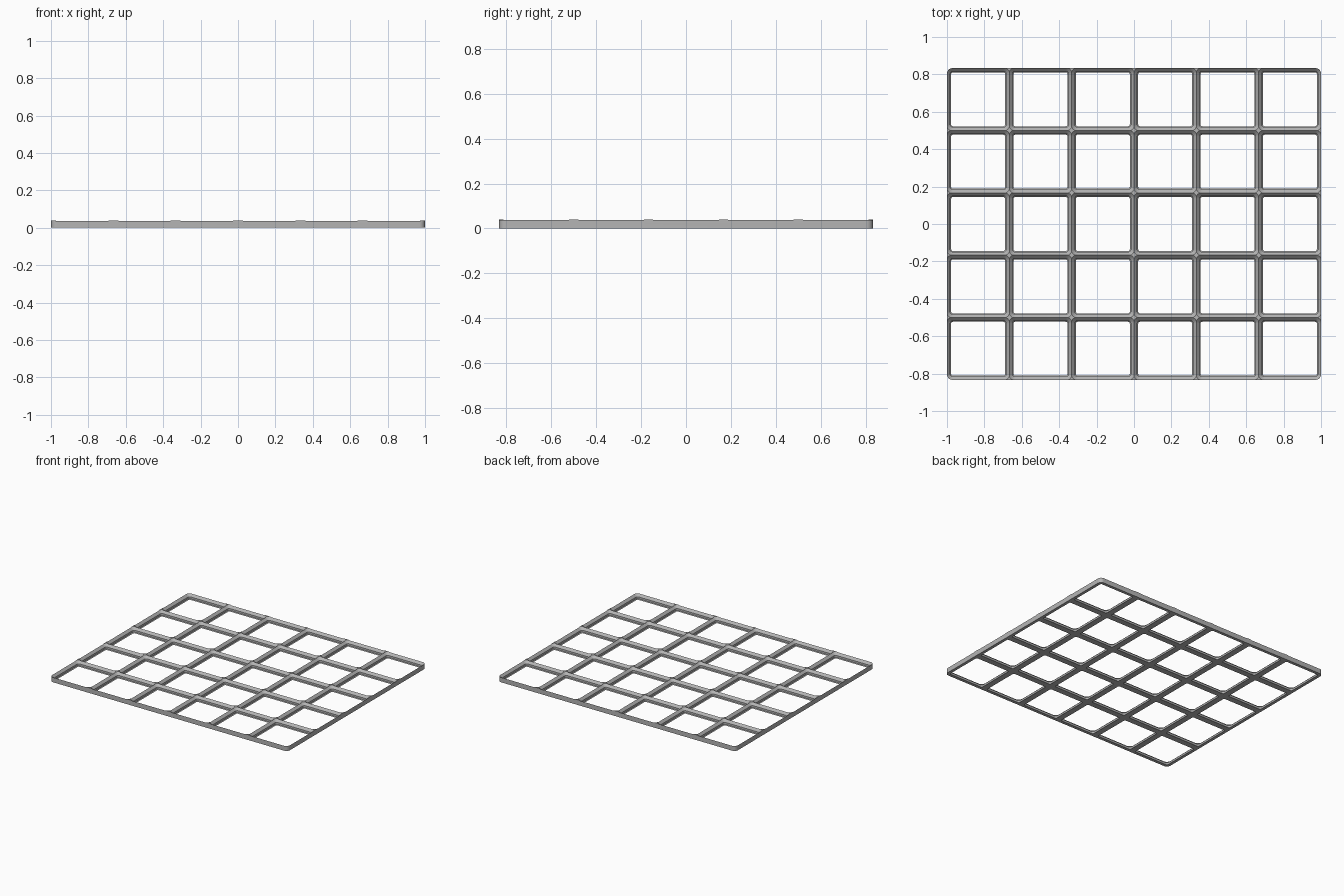
import bpy
import bmesh
import math

COLS, ROWS = 6, 5
CELL = 2 / COLS            # pitch of one cell
MM = CELL / 42             # modelling unit for the small profile
HEIGHT = 5 * MM
CORNER = 4 * MM            # corner radius on the cell border

cube = bpy.data.objects.get("Cube")
if cube:
    bpy.data.objects.remove(cube, do_unlink=True)

grey = bpy.data.materials.new("plain_grey")
grey.use_nodes = True
colour = (0.46, 0.46, 0.46, 1)
grey.diffuse_color = colour
grey.node_tree.nodes["Principled BSDF"].inputs["Base Color"].default_value = colour


def rounded_ring(bm, cx, cy, half_x, half_y, radius, z, steps=8):
    """Ring of vertices around a rounded rectangle."""
    ring = []
    for quarter, (sx, sy) in enumerate([(1, 1), (-1, 1), (-1, -1), (1, -1)]):
        for i in range(steps + 1):
            a = (quarter + i / steps) * math.pi / 2
            ring.append(bm.verts.new((
                cx + sx * (half_x - radius) + radius * math.cos(a),
                cy + sy * (half_y - radius) + radius * math.sin(a), z)))
    return ring


def loft(bm, rings):
    """Closed solid through a stack of rings, bottom first."""
    bm.faces.new(rings[0][::-1])
    bm.faces.new(rings[-1])
    for low, high in zip(rings, rings[1:]):
        for i in range(len(low)):
            j = (i + 1) % len(low)
            bm.faces.new((low[i], low[j], high[j], high[i]))


def make_object(name, bm):
    mesh = bpy.data.meshes.new(name)
    bm.to_mesh(mesh)
    bm.free()
    mesh.materials.append(grey)
    obj = bpy.data.objects.new(name, mesh)
    bpy.context.collection.objects.link(obj)
    return obj


# Solid plate with rounded outer corners
bm = bmesh.new()
loft(bm, [rounded_ring(bm, 0, 0, COLS * CELL / 2, ROWS * CELL / 2, 3.75 * MM, z)
          for z in (0, HEIGHT)])
plate = make_object("grid_baseplate", bm)

# Stepped pocket section: (inset from the cell border, height)
POCKET = [(2.85, -0.5), (2.85, 0), (2.15, 0.7), (2.15, 2.5), (-0.55, 5.2)]

# Pockets in two alternating sets, so that no set overlaps itself
for parity in (0, 1):
    bm = bmesh.new()
    for col in range(COLS):
        for row in range(ROWS):
            if (col + row) % 2 != parity:
                continue
            cx = (col - (COLS - 1) / 2) * CELL
            cy = (row - (ROWS - 1) / 2) * CELL
            loft(bm, [rounded_ring(bm, cx, cy, CELL / 2 - d * MM, CELL / 2 - d * MM,
                                   CORNER - d * MM, z * MM) for d, z in POCKET])
    cutter = make_object("pocket_cutter", bm)
    cutter.hide_render = True
    cut = plate.modifiers.new("pockets", "BOOLEAN")
    cut.operation = "DIFFERENCE"
    cut.solver = "EXACT"
    cut.object = cutter
    bpy.context.view_layer.objects.active = plate
    bpy.ops.object.modifier_apply(modifier=cut.name)
    bpy.data.objects.remove(cutter, do_unlink=True)

# Smooth the rounded corners, keep the ridges sharp
for obj in bpy.context.selected_objects:
    obj.select_set(False)
plate.select_set(True)
bpy.context.view_layer.objects.active = plate
bpy.ops.object.shade_smooth_by_angle(angle=math.radians(25))
